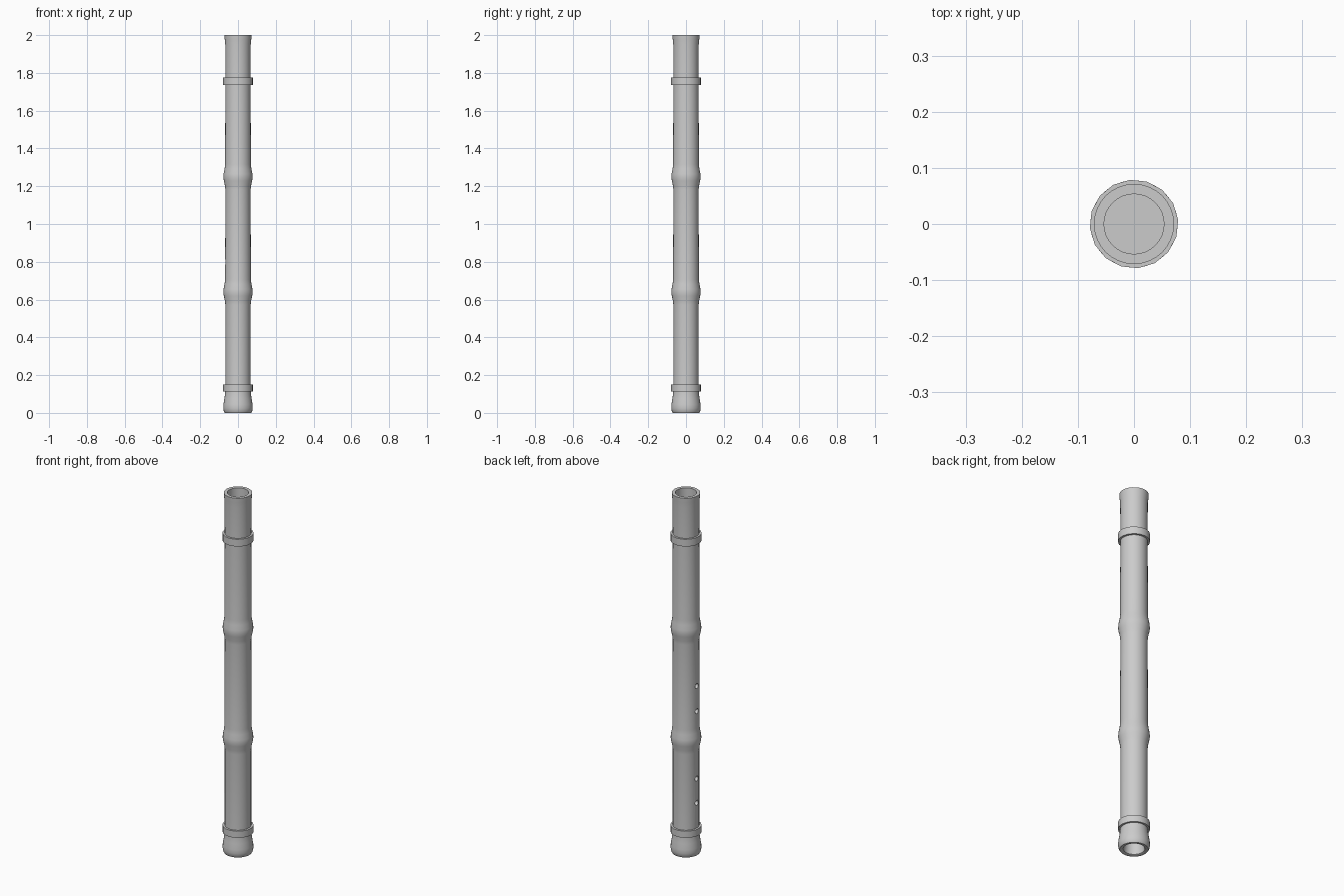
import bpy, bmesh, math

if "Cube" in bpy.data.objects:
    bpy.data.objects.remove(bpy.data.objects["Cube"])


def lathe(name, profile, sides, turn=0.0, closed=False):
    """Spin an (r, z) profile round the z axis; r = 0 makes a pole."""
    bm = bmesh.new()
    rows = []
    for r, z in profile:
        if r == 0:
            rows.append([bm.verts.new((0, 0, z))] * sides)
        else:
            rows.append([bm.verts.new((r * math.cos(turn + math.tau * i / sides),
                                       r * math.sin(turn + math.tau * i / sides), z))
                         for i in range(sides)])
    pairs = list(zip(rows, rows[1:]))
    if closed:
        pairs.append((rows[-1], rows[0]))
    for a, b in pairs:
        for i in range(sides):
            j = (i + 1) % sides
            quad = list(dict.fromkeys((a[i], a[j], b[j], b[i])))
            bm.faces.new(quad)
    bmesh.ops.recalc_face_normals(bm, faces=bm.faces)
    mesh = bpy.data.meshes.new(name)
    bm.to_mesh(mesh)
    bm.free()
    ob = bpy.data.objects.new(name, mesh)
    bpy.context.collection.objects.link(ob)
    return ob


def smooth(ob):
    bpy.ops.object.select_all(action='DESELECT')
    ob.select_set(True)
    bpy.context.view_layer.objects.active = ob
    bpy.ops.object.shade_smooth_by_angle(angle=math.radians(35))


def node(z):
    """Swollen bamboo joint centred on height z."""
    return [(0.067, z - 0.065), (0.069, z - 0.045), (0.075, z - 0.018), (0.0775, z),
            (0.0765, z + 0.018), (0.071, z + 0.045), (0.068, z + 0.07)]


# Bamboo tube: closed inside, with a deep bore at each end
body_profile = (
    [(0, 0.30), (0.05, 0.30), (0.05, 0.03), (0.053, 0.003), (0.058, 0.0), (0.070, 0.0),
     (0.075, 0.008), (0.078, 0.025), (0.077, 0.045), (0.072, 0.075), (0.068, 0.105),
     (0.067, 0.13)]
    + node(0.637) + node(1.247)
    + [(0.067, 1.75), (0.0675, 1.95), (0.070, 1.975), (0.0715, 2.0),
       (0.0535, 2.0), (0.0535, 1.65), (0, 1.65)])
body = lathe("bamboo_tube", body_profile, 32)

# Finger holes on the left side
for z in (0.29, 0.425, 0.80, 0.94):
    bpy.ops.mesh.primitive_cylinder_add(vertices=12, radius=0.014, depth=0.06,
                                        location=(-0.075, 0, z),
                                        rotation=(0, math.pi / 2, 0))
    cutter = bpy.context.object
    cutter.name = "finger_hole_cutter"
    cutter.hide_render = True
    cut = body.modifiers.new("finger_hole", 'BOOLEAN')
    cut.object = cutter
    cut.solver = 'EXACT'
    bpy.context.view_layer.objects.active = body
    bpy.ops.object.modifier_apply(modifier=cut.name)
    bpy.data.objects.remove(cutter)
smooth(body)

# Binding rings
for name, low, high in (("lower_ring", 0.113, 0.15), ("upper_ring", 1.735, 1.775)):
    ring = lathe(name, [(0.064, low), (0.079, low), (0.079, high), (0.064, high)],
                 16, math.radians(5.5), True)
    smooth(ring)
